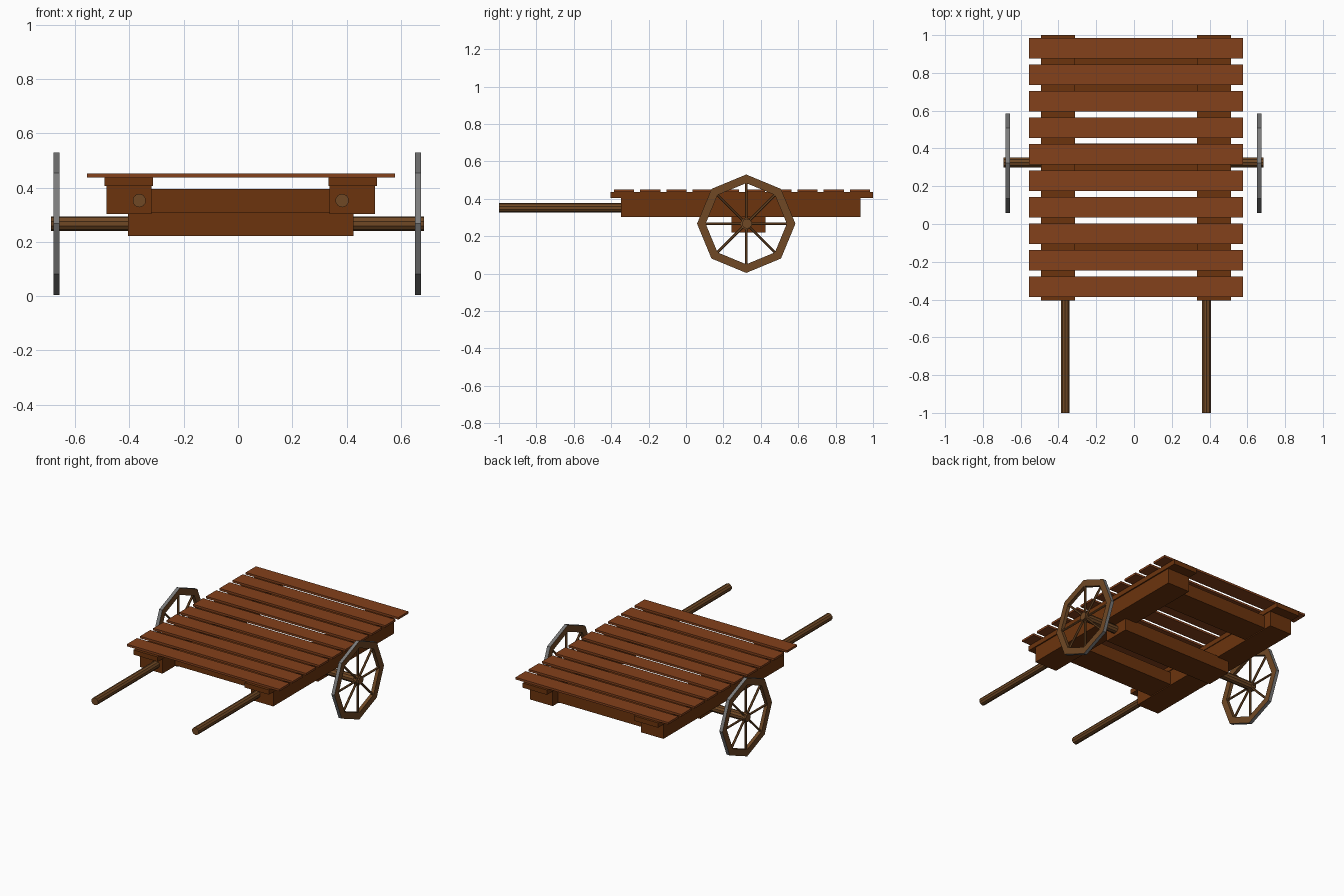
import bpy, bmesh
from math import pi, sin, cos
from mathutils import Matrix, Vector

if "Cube" in bpy.data.objects:
    bpy.data.objects.remove(bpy.data.objects["Cube"])


def material(name, rgb):
    m = bpy.data.materials.new(name)
    m.diffuse_color = (*rgb, 1)
    m.use_nodes = True
    m.node_tree.nodes["Principled BSDF"].inputs["Base Color"].default_value = m.diffuse_color
    return m


PLANK = material("plank_wood", (0.23, 0.052, 0.011))
FRAME = material("frame_wood", (0.15, 0.034, 0.004))
POLE = material("pole_wood", (0.16, 0.065, 0.018))
IRON = material("iron", (0.2, 0.2, 0.2))


def finish(bm, name, *mats):
    me = bpy.data.meshes.new(name)
    bmesh.ops.recalc_face_normals(bm, faces=bm.faces)
    bm.to_mesh(me)
    bm.free()
    for m in mats:
        me.materials.append(m)
    ob = bpy.data.objects.new(name, me)
    bpy.context.collection.objects.link(ob)
    return ob


def box(name, x, y, z, mat):
    bm = bmesh.new()
    size = (x[1] - x[0], y[1] - y[0], z[1] - z[0])
    mid = Vector((sum(x), sum(y), sum(z))) / 2
    bmesh.ops.create_cube(bm, size=1, matrix=Matrix.Translation(mid) @ Matrix.Diagonal((*size, 1)))
    return finish(bm, name, mat)


def add_rod(bm, a, b, r, sides):
    a, b = Vector(a), Vector(b)
    rot = (b - a).to_track_quat('Z', 'Y').to_matrix().to_4x4()
    bmesh.ops.create_cone(bm, cap_ends=True, segments=sides, radius1=r, radius2=r,
                          depth=(b - a).length, matrix=Matrix.Translation((a + b) / 2) @ rot)


def rod(name, a, b, r, sides, mat):
    bm = bmesh.new()
    add_rod(bm, a, b, r, sides)
    return finish(bm, name, mat)


CX = 0.01            # the bed sits slightly to the right of the wheels
WY, WZ = 0.322, 0.267  # axle position

# Deck planks
for i in range(10):
    y = 0.93 - i * 0.1402
    box(f"deck_plank_{i + 1}", (-0.556, 0.578), (y - 0.054, y + 0.054), (0.437, 0.451), PLANK)

# Runners, side beams and shafts
for side, s in (("left", -1), ("right", 1)):
    def span(a, b):
        return sorted((CX + s * a, CX + s * b))
    box(f"{side}_runner", span(0.323, 0.503), (-0.405, 1.0), (0.405, 0.437), FRAME)
    box(f"{side}_beam", span(0.328, 0.495), (-0.347, 0.932), (0.302, 0.405), FRAME)
    x = CX + s * 0.374
    rod(f"{side}_shaft", (x, -1.0, 0.352), (x, -0.3, 0.352), 0.025, 10, POLE)

# Cross boards between the beams, and the axle block
box("rear_cross_board", (-0.32, 0.34), (0.69, 0.878), (0.308, 0.395), FRAME)
box("front_cross_board", (-0.32, 0.34), (-0.215, -0.03), (0.308, 0.395), FRAME)
box("axle_block", (-0.405, 0.425), (0.243, 0.425), (0.221, 0.31), FRAME)

# Axle
rod("axle", (-0.69, WY + 0.004, WZ), (0.685, WY + 0.004, WZ), 0.027, 10, POLE)


def wheel(name, cx):
    n, ro, ri, h = 8, 0.263, 0.217, 0.0115
    bm = bmesh.new()
    rings = []
    for r, x in ((ro, -h), (ro, h), (ri, h), (ri, -h)):
        rings.append([bm.verts.new((cx + x, WY + r * cos(2 * pi * k / n), WZ + r * sin(2 * pi * k / n)))
                      for k in range(n)])
    for j in range(4):
        a, b = rings[j], rings[(j + 1) % 4]
        for k in range(n):
            f = bm.faces.new((a[k], a[(k + 1) % n], b[(k + 1) % n], b[k]))
            f.material_index = 1 if j == 0 else 0   # iron tyre on the outside
    # Spokes run to the rim corners
    for k in range(n):
        c, s = cos(2 * pi * k / n), sin(2 * pi * k / n)
        add_rod(bm, (cx, WY + 0.01 * c, WZ + 0.01 * s),
                (cx, WY + 0.225 * c, WZ + 0.225 * s), 0.0075, 6)
    # Hub
    add_rod(bm, (cx - h, WY, WZ), (cx + h, WY, WZ), 0.033, 8)
    return finish(bm, name, POLE, IRON)


wheel("left_wheel", -0.669)
wheel("right_wheel", 0.664)
